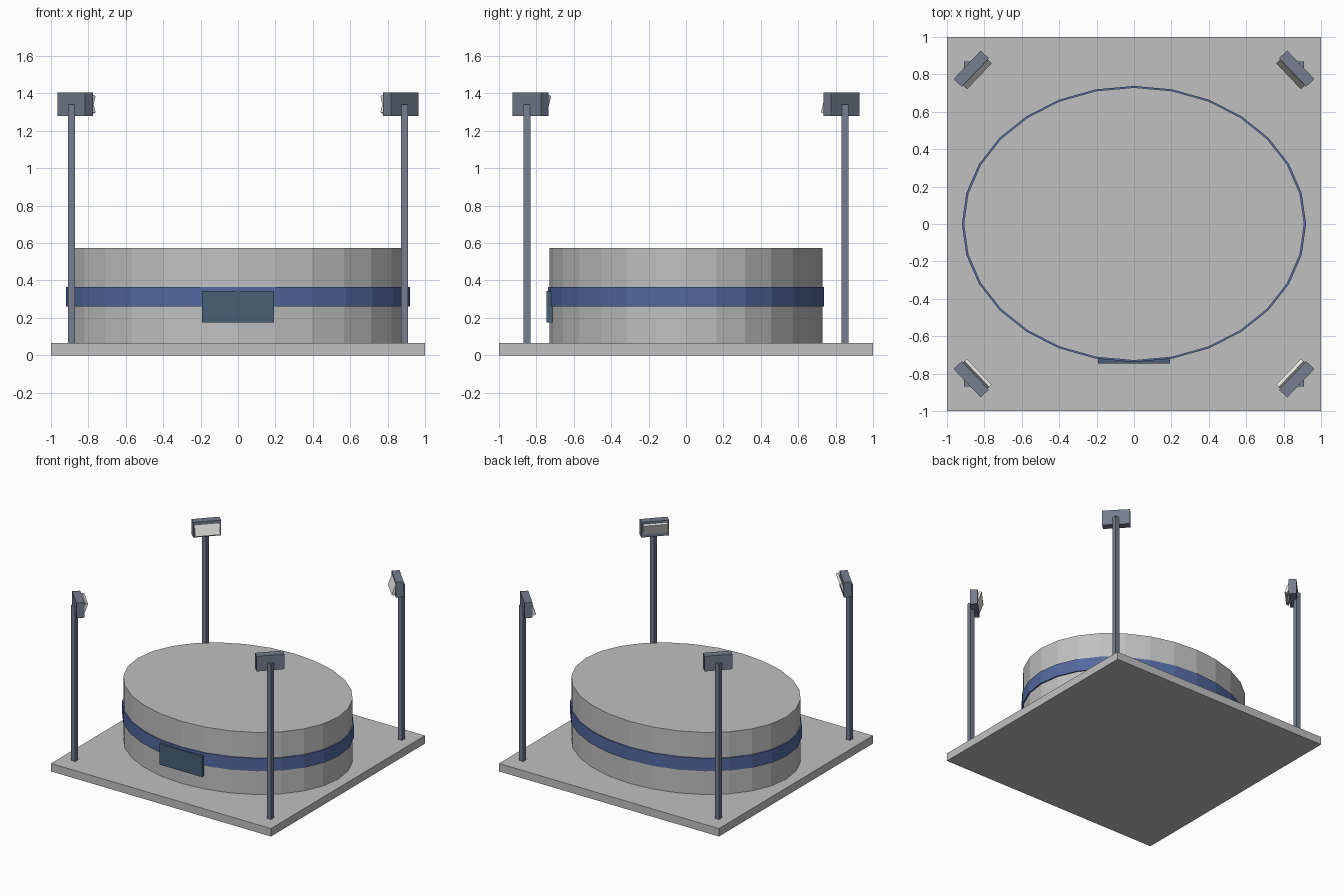
import bpy
import math
from mathutils import Matrix, Vector

cube = bpy.data.objects.get("Cube")
if cube:
    bpy.data.objects.remove(cube, do_unlink=True)


def material(name, r, g, b):
    mat = bpy.data.materials.new(name)
    mat.use_nodes = True
    mat.diffuse_color = (r, g, b, 1)
    mat.node_tree.nodes["Principled BSDF"].inputs["Base Color"].default_value = (r, g, b, 1)
    return mat


concrete = material("light_grey", 0.53, 0.53, 0.53)
blue = material("band_blue", 0.085, 0.14, 0.35)
door_blue = material("slate_blue", 0.065, 0.115, 0.18)
steel = material("steel_grey", 0.18, 0.205, 0.275)
lamp = material("lamp_white", 0.82, 0.82, 0.79)


def finish(name, mat, size, matrix):
    """Name, scale, colour and place the newly added primitive."""
    obj = bpy.context.object
    obj.name = name
    obj.data.transform(Matrix.Diagonal((*size, 1)))
    obj.data.materials.append(mat)
    obj.matrix_world = matrix
    return obj


def box(name, mat, size, matrix):
    bpy.ops.mesh.primitive_cube_add(size=1)
    return finish(name, mat, size, matrix)


def oval(name, mat, rx, ry, bottom, top):
    bpy.ops.mesh.primitive_cylinder_add(vertices=28, radius=1, depth=1)
    return finish(name, mat, (rx, ry, top - bottom),
                  Matrix.Translation((0, 0, (bottom + top) / 2)))


# Ground slab, oval hall, band and entrance
box("base_slab", concrete, (2, 2, 0.065), Matrix.Translation((0, 0, 0.0325)))
oval("oval_hall", concrete, 0.91, 0.73, 0.065, 0.575)
oval("wall_band", blue, 0.92, 0.738, 0.26, 0.365)
box("entrance", door_blue, (0.385, 0.03, 0.17), Matrix.Translation((0, -0.73, 0.26)))

# Corner floodlights, each aimed at the centre
for side, sx in (("right", -1), ("left", 1)):
    for end, sy in (("front", -1), ("back", 1)):
        tag = f"{end}_{side}"
        x, y = sx * 0.89, sy * 0.85
        box("light_pole_" + tag, steel, (0.038, 0.038, 1.275),
            Matrix.Translation((x, y, 0.7025)))

        inward = Vector((-x, -y, 0)).normalized()
        turn = Matrix.Rotation(math.atan2(-y, -x) - math.pi / 2, 4, 'Z')
        centre = Vector((x, y, 1.342)) + inward * 0.028
        head = Matrix.Translation(centre) @ turn
        box("light_head_" + tag, steel, (0.21, 0.06, 0.125), head)

        # Tilted lamp panel, front pair leaning down and back pair leaning up
        tilt = Matrix.Rotation(sy * 0.35, 4, 'X')
        box("lamp_panel_" + tag, lamp, (0.19, 0.02, 0.1),
            head @ Matrix.Translation((0, 0.033, 0)) @ tilt)
